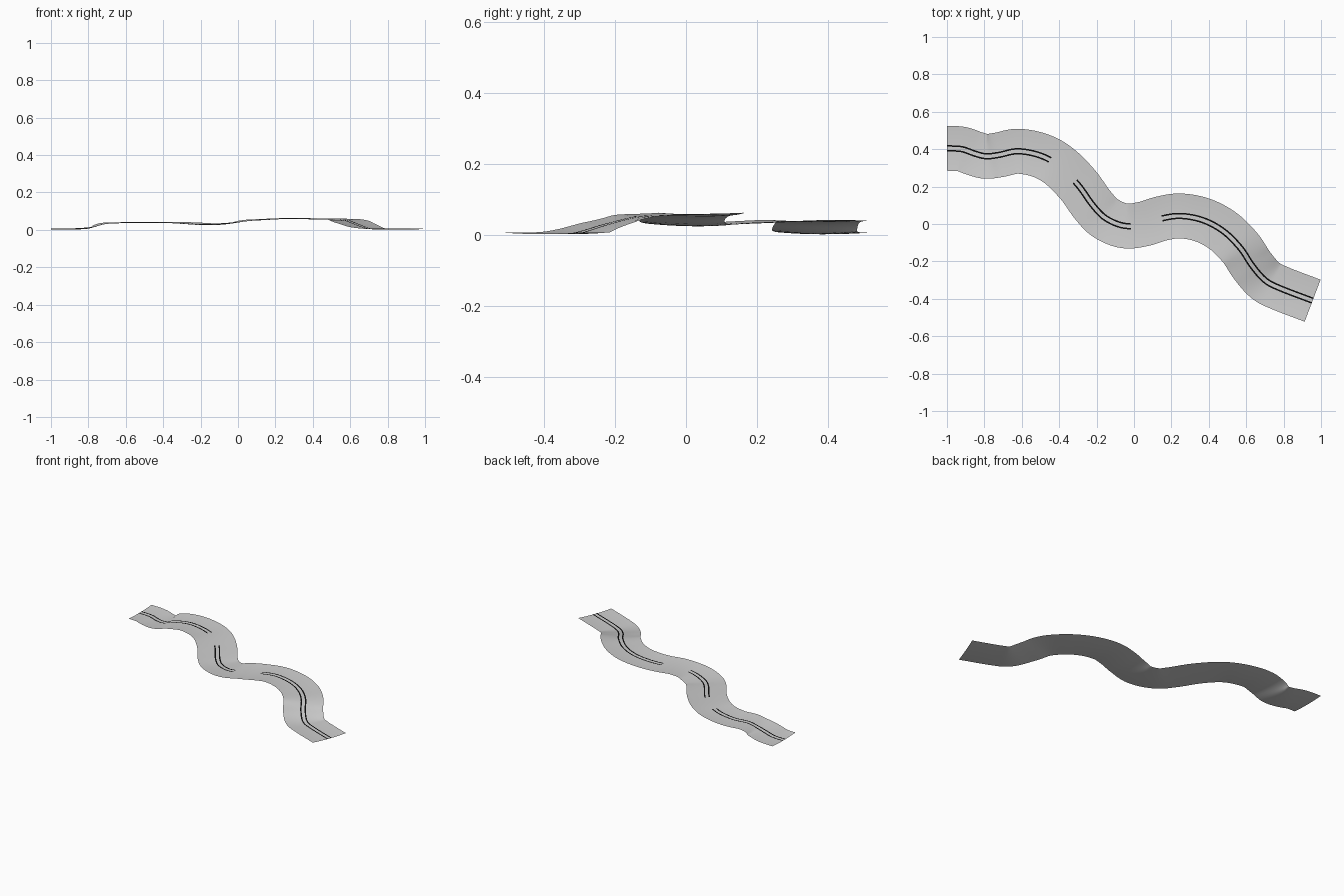
import bpy
from mathutils import Vector

cube = bpy.data.objects.get("Cube")
if cube:
    bpy.data.objects.remove(cube, do_unlink=True)


def material(name, value):
    mat = bpy.data.materials.new(name)
    mat.use_nodes = True
    colour = (value, value, value, 1)
    mat.diffuse_color = colour
    mat.node_tree.nodes["Principled BSDF"].inputs["Base Color"].default_value = colour
    return mat


asphalt = material("light grey road", 0.62)
paint = material("black line paint", 0.003)

# Centre path of the road, climbing from one flat end and down to the other
path = [Vector(p) for p in (
    (-1, .405, .003), (-.92, .4, .003), (-.85, .376, .003), (-.79, .362, .009),
    (-.72, .37, .03), (-.62, .389, .036), (-.5, .366, .037), (-.4, .31, .038),
    (-.3, .21, .034), (-.22, .1, .029), (-.15, .03, .025), (-.05, -.01, .032),
    (.05, 0, .047), (.15, .03, .053), (.25, .043, .058), (.37, .02, .057),
    (.48, -.04, .055), (.57, -.13, .051), (.63, -.22, .03), (.7, -.3, .006),
    (.78, -.343, .003), (.955, -.41, .003))]


def smooth_path(points, steps=6):
    """Catmull-Rom curve through the points."""
    pts = [2 * points[0] - points[1], *points, 2 * points[-1] - points[-2]]
    result = []
    for a, b, c, d in zip(pts, pts[1:], pts[2:], pts[3:]):
        for i in range(steps):
            t = i / steps
            result.append(0.5 * (2 * b + (c - a) * t + (2 * a - 5 * b + 4 * c - d) * t ** 2
                                 + (3 * b - a - 3 * c + d) * t ** 3))
    return result + [points[-1]]


centre = smooth_path(path)
centre = [Vector((p.x, p.y, max(p.z, .002))) for p in centre]
sides = []
for i in range(len(centre)):
    t = centre[min(i + 1, len(centre) - 1)] - centre[max(i - 1, 0)]
    sides.append(Vector((-t.y, t.x, 0)).normalized())
sides[0] = Vector((0, 1, 0))


def ribbon(name, offsets, mat, lift=0, keep=lambda x: True):
    """Sweep a flat cross-section along the centre path."""
    verts, faces, n = [], [], len(offsets)
    for p, s in zip(centre, sides):
        for o in offsets:
            dish = 0.005 * (o / 0.12) ** 2
            verts.append(p + s * o + Vector((0, 0, lift + dish)))
    for i in range(len(centre) - 1):
        if keep(centre[i].x):
            for j in range(n - 1):
                a = i * n + j
                faces.append((a, a + n, a + n + 1, a + 1))
    mesh = bpy.data.meshes.new(name)
    mesh.from_pydata(verts, [], faces)
    mesh.materials.append(mat)
    mesh.shade_smooth()
    obj = bpy.data.objects.new(name, mesh)
    bpy.context.collection.objects.link(obj)
    return obj


# Road surface, slightly dished toward its edges
half = 0.12
ribbon("road_surface", [half * k / 4 for k in range(-4, 5)], asphalt)


# Worn double centre line, with stretches where the paint is missing
def painted(x):
    return not (-.45 < x < -.33 or -.02 < x < .14)


for name, o in (("left_centre_line", .013), ("right_centre_line", -.013)):
    ribbon(name, [o - .004, o + .004], paint, .0015, painted)
